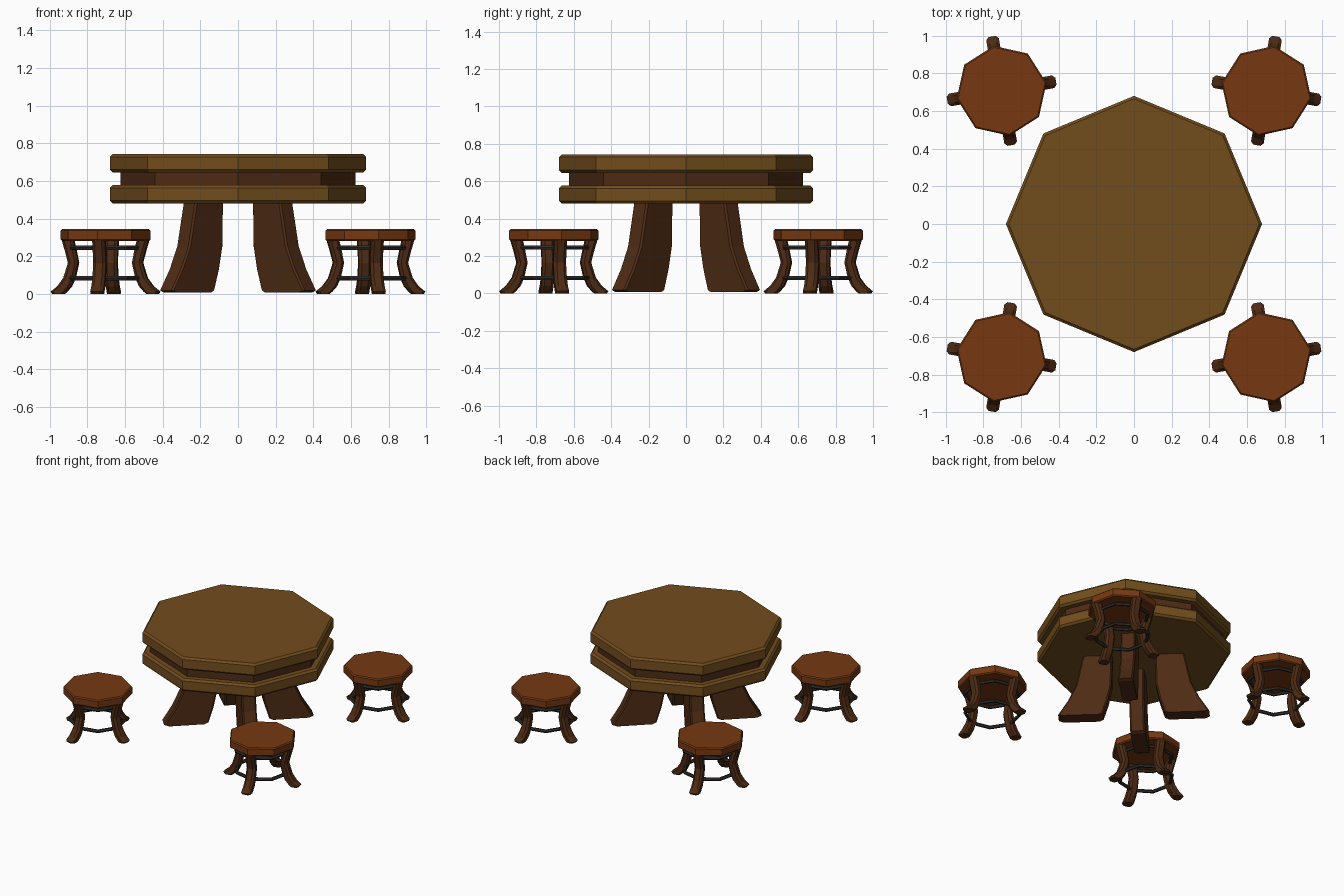
import bpy, bmesh
from math import pi, cos, sin, radians
from mathutils import Matrix

if "Cube" in bpy.data.objects:
    bpy.data.objects.remove(bpy.data.objects["Cube"])


def material(name, rgb):
    m = bpy.data.materials.new(name)
    m.diffuse_color = (*rgb, 1)
    m.use_nodes = True
    m.node_tree.nodes["Principled BSDF"].inputs["Base Color"].default_value = m.diffuse_color
    return m


TOP = material("golden wood", (0.17, 0.075, 0.012))
SEAT = material("red wood", (0.18, 0.04, 0.006))
DARK = material("dark wood", (0.075, 0.024, 0.007))
IRON = material("dark iron", (0.03, 0.028, 0.025))


def loft(name, loops, mat, matrix=Matrix(), closed=False):
    """Skin a list of equal-length point loops; cap the ends unless closed."""
    bm = bmesh.new()
    rows = [[bm.verts.new(p) for p in loop] for loop in loops]
    n = len(rows[0])
    pairs = list(zip(rows, rows[1:])) + ([(rows[-1], rows[0])] if closed else [])
    for a, b in pairs:
        for i in range(n):
            j = (i + 1) % n
            bm.faces.new((a[i], a[j], b[j], b[i]))
    if not closed:
        bm.faces.new(rows[0][::-1])
        bm.faces.new(rows[-1])
    bmesh.ops.recalc_face_normals(bm, faces=bm.faces)
    me = bpy.data.meshes.new(name)
    bm.to_mesh(me)
    bm.free()
    me.materials.append(mat)
    ob = bpy.data.objects.new(name, me)
    ob.matrix_world = matrix
    bpy.context.collection.objects.link(ob)
    return ob


def octagon(r, z):
    return [(r * cos(i * pi / 4), r * sin(i * pi / 4), z) for i in range(8)]


def slab(name, r, z0, z1, c, mat, matrix=Matrix()):
    """Octagonal board with chamfered rims."""
    rings = [(r - c, z0), (r, z0 + c), (r, z1 - c), (r - c, z1)]
    loft(name, [octagon(a, z) for a, z in rings], mat, matrix)


def leg(name, stations, h, c, matrix):
    """Curved leg from (z, inner, outer) stations, half thickness h, chamfer c."""
    loops = []
    for z, a, b in stations:
        loops.append([(x, y, z) for x, y in (
            (a + c, -h), (b - c, -h), (b, c - h), (b, h - c),
            (b - c, h), (a + c, h), (a, h - c), (a, c - h))])
    loft(name, loops, DARK, matrix)


def hoop(name, r, z, t, matrix):
    """Eight-sided iron ring."""
    loops = []
    for i in range(8):
        a = i * pi / 4
        loops.append([((r + t * cos(k * pi / 3)) * cos(a),
                       (r + t * cos(k * pi / 3)) * sin(a),
                       z + t * sin(k * pi / 3)) for k in range(6)])
    loft(name, loops, IRON, matrix, closed=True)


# Table top: two boards with a recessed band between
slab("table_upper_board", 0.68, 0.645, 0.743, 0.015, TOP)
slab("table_lower_board", 0.68, 0.48, 0.577, 0.015, TOP)
loft("table_band", [octagon(0.625, 0.56), octagon(0.625, 0.66)], DARK)

# Table legs on the diagonals
TABLE_LEG = [(0.008, 0.235, 0.505), (0.018, 0.215, 0.53), (0.13, 0.18, 0.46),
             (0.25, 0.155, 0.405), (0.49, 0.15, 0.355)]
for k, a in enumerate((43.5, 136.5, 223.5, 316.5)):
    leg(f"table_leg_{k + 1}", TABLE_LEG, 0.052, 0.01,
        Matrix.Rotation(radians(a), 4, 'Z'))

# Four stools, turned as mirror images of one another
STOOL_LEG = [(0.0, 0.222, 0.285), (0.012, 0.208, 0.293), (0.04, 0.183, 0.258),
             (0.085, 0.163, 0.225), (0.165, 0.145, 0.2),
             (0.23, 0.158, 0.217), (0.29, 0.172, 0.235)]
n = 0
for sx in (-1, 1):
    for sy in (-1, 1):
        n += 1
        place = Matrix.Translation((0.703 * sx, 0.707 * sy, 0)) @ \
            Matrix.Rotation(radians(-10 * sx * sy), 4, 'Z')
        slab(f"stool_{n}_seat", 0.242, 0.28, 0.344, 0.008, SEAT, place)
        for k in range(4):
            leg(f"stool_{n}_leg_{k + 1}", STOOL_LEG, 0.034, 0.015,
                place @ Matrix.Rotation(k * pi / 2, 4, 'Z'))
        hoop(f"stool_{n}_lower_hoop", 0.19, 0.083, 0.013, place)
        hoop(f"stool_{n}_upper_hoop", 0.188, 0.245, 0.013, place)
